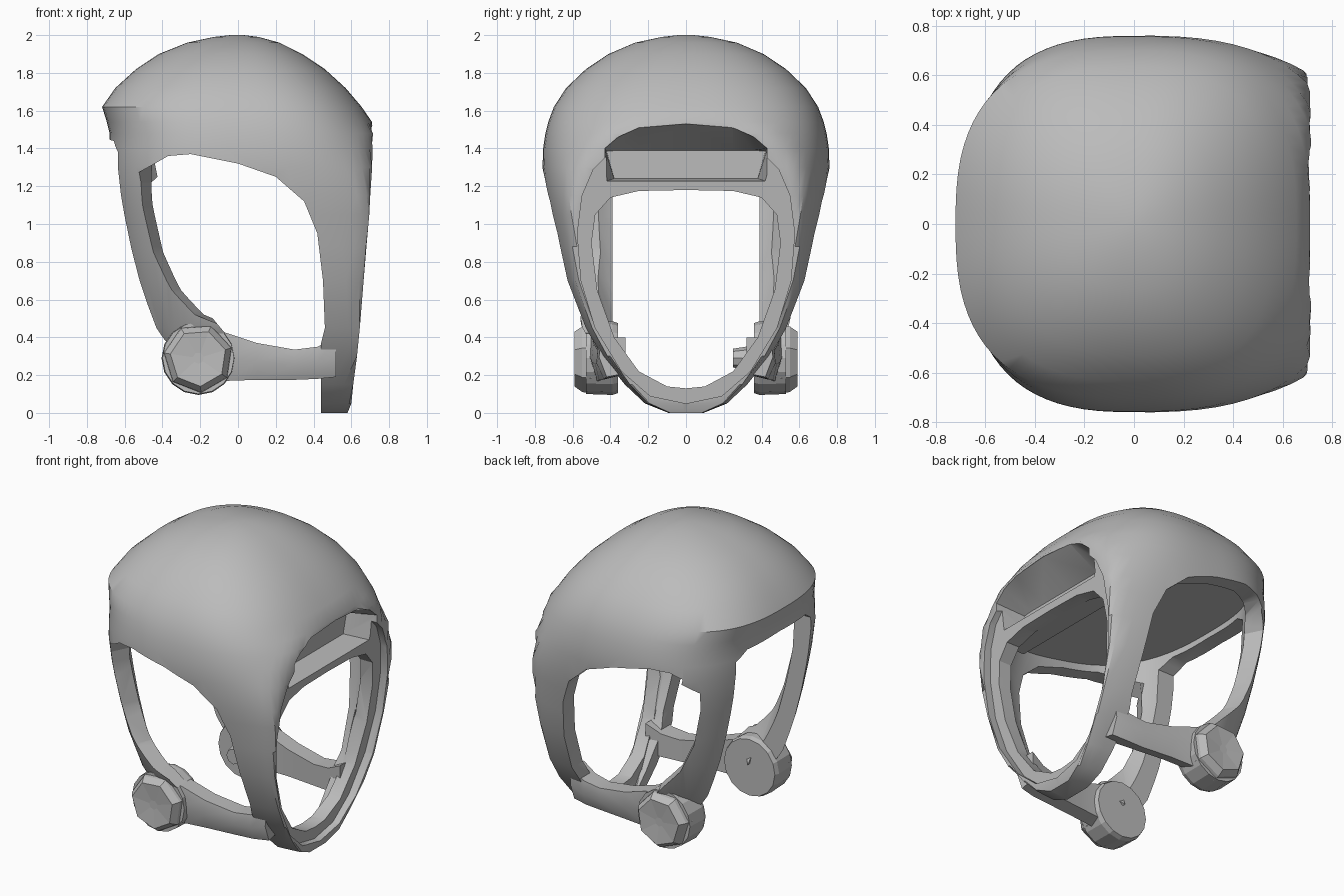
import bpy, bmesh, math

if "Cube" in bpy.data.objects:
    bpy.data.objects.remove(bpy.data.objects["Cube"])

grey = bpy.data.materials.new("shell_grey")
grey.use_nodes = True
grey.diffuse_color = (0.5, 0.5, 0.5, 1)
grey.node_tree.nodes["Principled BSDF"].inputs["Base Color"].default_value = (0.5, 0.5, 0.5, 1)


def make(name, bm):
    bmesh.ops.recalc_face_normals(bm, faces=bm.faces)
    mesh = bpy.data.meshes.new(name)
    bm.to_mesh(mesh)
    bm.free()
    mesh.materials.append(grey)
    obj = bpy.data.objects.new(name, mesh)
    bpy.context.collection.objects.link(obj)
    return obj


def loft(name, rings):
    bm = bmesh.new()
    loops = [[bm.verts.new(p) for p in ring] for ring in rings]
    n = len(loops[0])
    for a, b in zip(loops, loops[1:]):
        for i in range(n):
            j = (i + 1) % n
            bm.faces.new((a[i], a[j], b[j], b[i]))
    bm.faces.new(loops[0])
    bm.faces.new(loops[-1])
    return make(name, bm)


def side_prism(name, pts, half):
    """Outline in x, z pushed across y."""
    return loft(name, [[(x, y, z) for x, z in pts] for y in (-half, half)])


def face_ring(half_pts, x, slope=0.0):
    """Half outline in y, z mirrored, leaning along x with height."""
    pts = half_pts + [(-y, z) for y, z in reversed(half_pts) if y > 0]
    return [(x + slope * z, y, z) for y, z in pts]


def face_prism(name, half_pts, x0, x1, slope=0.0):
    return loft(name, [face_ring(half_pts, x, slope) for x in (x0, x1)])


def combine(target, tool, op):
    mod = target.modifiers.new("bool", "BOOLEAN")
    mod.operation, mod.solver, mod.object = op, "EXACT", tool
    bpy.context.view_layer.objects.active = target
    bpy.ops.object.modifier_apply(modifier=mod.name)
    bpy.data.objects.remove(tool)


def smooth(obj, angle):
    bpy.ops.object.select_all(action="DESELECT")
    obj.select_set(True)
    bpy.context.view_layer.objects.active = obj
    bpy.ops.object.shade_smooth_by_angle(angle=math.radians(angle))


# Shell levels: height, rear reach, front reach, half width, front flatness
LEVELS = [
    (0.0, .30, .58, .10, .68), (.05, .32, .60, .23, .66), (.15, .38, .61, .34, .64),
    (.30, .46, .63, .46, .58), (.45, .52, .645, .55, .58), (.70, .58, .665, .65, .61),
    (.88, .62, .68, .69, .65), (1.05, .65, .695, .725, .69), (1.15, .665, .70, .742, .72),
    (1.30, .68, .71, .76, .81), (1.40, .68, .712, .757, .89), (1.48, .68, .714, .745, .94),
    (1.54, .695, .71, .73, 1), (1.62, .72, .655, .70, 1), (1.72, .65, .57, .635, 1),
    (1.82, .54, .46, .53, 1), (1.90, .42, .34, .41, 1), (1.96, .27, .22, .27, 1),
    (1.99, .13, .11, .13, 1), (2.0, .04, .03, .04, 1)]


def section(z, rear, front, width, flat, tilt=0.0, count=80):
    ring = []
    power = .74 + .35 * max(z - 1.6, 0)
    for i in range(count):
        a = math.tau * (i + .5) / count
        c, s = math.cos(a), math.sin(a)
        reach = front / flat if c > 0 else rear
        x = min(math.copysign(abs(c) ** power, c) * reach, front)
        y = math.copysign(abs(s) ** power, s) * width
        ring.append((x, y, z + tilt * x))
    return ring


def inner(z, rear, front, width, flat, tilt=0.0):
    return section(z, rear - .1, front - .14, max(width - .1, .02), flat, tilt)


helmet = loft("helmet_shell", [section(*lv) for lv in LEVELS])

# Hollow below a ceiling that slopes down to the brow
ceiling = (1.37,) + LEVELS[9][1:]
cavity = loft("cavity", [inner(*lv) for lv in LEVELS[:9]] + [inner(*ceiling, tilt=-.2)])
combine(helmet, cavity, "DIFFERENCE")

# Solid brow behind the upper edge of the face opening
brow = side_prism("brow", [(.44, 1.18), (.62, 1.18), (.62, 1.42), (.44, 1.42)], .5)
combine(helmet, brow, "UNION")

# Side openings, with their rear edges flaring outward
side_hole = [(-.44, 1.32), (-.37, 1.36), (-.25, 1.37), (0, 1.32), (.2, 1.25), (.35, 1.12),
             (.42, .95), (.45, .7), (.46, .45), (.44, .37), (.3, .33), (.1, .34), (-.05, .4),
             (-.2, .52), (-.32, .65), (-.42, .85), (-.47, 1.1), (-.47, 1.22)]


def flared(y):
    shift = .5 * (.5 - abs(y))
    return [(x + (shift if x < -.1 and z < 1.25 else 0), y, z) for x, z in side_hole]


# Brow recess: an arch at the front narrowing to a flat band at the back
arch = [(0, 1.53), (.25, 1.51), (.36, 1.46), (.43, 1.40), (.43, 1.225)]
band = [(0, 1.39), (.25, 1.39), (.36, 1.39), (.42, 1.385), (.38, 1.24)]

underside = [(-1, -.2), (.44, -.2), (.44, .39), (.1, .38), (-.05, .43), (-.13, .4),
             (-.25, .28), (-.38, .38), (-1, .38)]
face_rim = [(0, 1.38), (.3, 1.38), (.42, 1.36), (.49, 1.29), (.55, 1.15), (.575, .95),
            (.555, .7), (.48, .45), (.34, .22), (.19, .09), (0, .05)]
face_hole = [(0, 1.18), (.25, 1.175), (.4, 1.14), (.48, 1.05), (.5, .9), (.47, .65),
             (.38, .4), (.25, .22), (.1, .14), (0, .13)]
rear_hole = [(0, 1.45), (.3, 1.44), (.39, 1.38), (.39, -.1)]
for tool in (loft("side_cut", [flared(y) for y in (-.8, -.4, .4, .8)]),
             side_prism("under_cut", underside, 1),
             face_prism("rim_cut", face_rim, .55, 1.0, .09),
             loft("slot_cut", [face_ring(band, .5), face_ring(arch, .705), face_ring(arch, .9)]),
             face_prism("face_cut", face_hole, .3, 1.0),
             face_prism("rear_cut", rear_hole, -1.0, -.15, -.2)):
    combine(helmet, tool, "DIFFERENCE")
smooth(helmet, 32)


# Ear pivots: faceted drum with a bevelled seven-sided cap
def drum(name, side, steps, count, turn):
    rings = []
    for y, radius in steps:
        rings.append([(-.21 + radius * math.cos(math.tau * i / count + turn), side * y,
                       .29 + radius * math.sin(math.tau * i / count + turn))
                      for i in range(count)])
    return loft(name, rings)


# Cheek bar sections: position along x, inner y, outer y, bottom, top
BAR = [(-.2, .38, .53, .15, .46), (-.05, .39, .51, .17, .42), (.1, .38, .50, .175, .37),
       (.3, .36, .48, .175, .335), (.42, .34, .475, .18, .35), (.52, .32, .46, .19, .40)]

for label, side in (("left", 1), ("right", -1)):
    drum(label + "_pivot_drum", side, [(.36, .185), (.39, .195), (.53, .19)], 16, 0)
    drum(label + "_pivot_cap", side, [(.5, .19), (.55, .18), (.59, .15), (.58, .03)], 7, .3)
    bar = loft(label + "_cheek_bar",
               [[(x, side * a, lo + .02), (x, side * (b - .04), lo), (x, side * b, (lo + hi) / 2),
                 (x, side * (b - .01), hi), (x, side * a, hi)] for x, a, b, lo, hi in BAR])
    smooth(bar, 32)
drum("inner_boss", 1, [(.25, .05), (.38, .07)], 8, 0)
